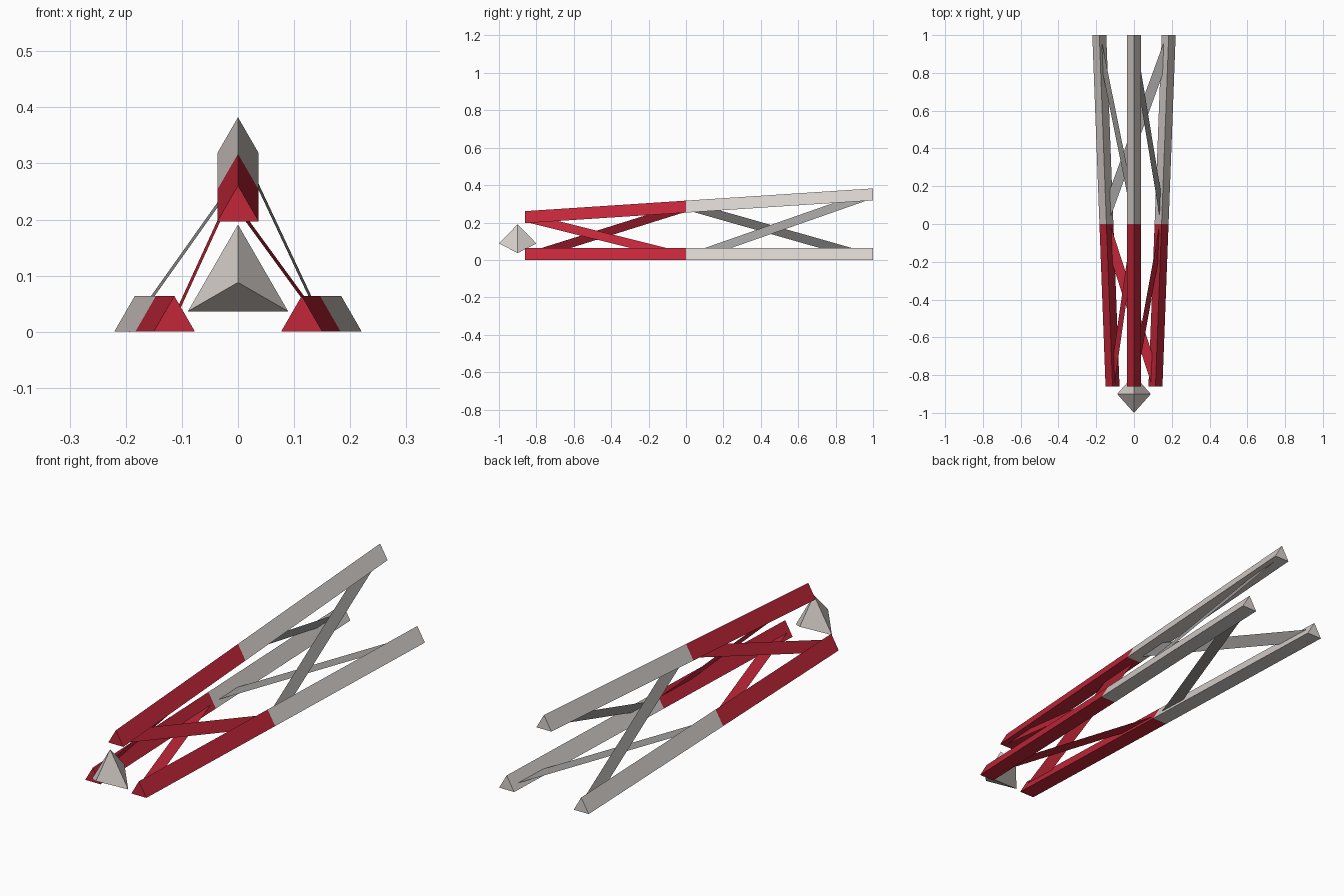
import bpy
from math import sin, cos, radians
from mathutils import Vector

if "Cube" in bpy.data.objects:
    bpy.data.objects.remove(bpy.data.objects["Cube"])


def material(name, color):
    m = bpy.data.materials.new(name)
    m.diffuse_color = (*color, 1)
    m.use_nodes = True
    m.node_tree.nodes["Principled BSDF"].inputs["Base Color"].default_value = m.diffuse_color
    return m


RED = material("red", (0.54, 0.02, 0.04))
LIGHT = material("light_grey", (0.68, 0.63, 0.60))
GREY = material("mid_grey", (0.35, 0.34, 0.33))

ANGLES = {"top": 90, "right": -30, "left": 210}
TUBE = 0.0427            # circumradius of the triangular tubes
FRONT, MID, REAR = -0.86, 0.0, 1.0


def make(name, verts, faces, mat):
    mesh = bpy.data.meshes.new(name)
    mesh.from_pydata([tuple(v) for v in verts], [], faces)
    mesh.materials.append(mat)
    mesh.update()
    ob = bpy.data.objects.new(name, mesh)
    bpy.context.collection.objects.link(ob)
    return ob


def polar(angle, radius):
    a = radians(angle)
    return Vector((cos(a) * radius, 0, sin(a) * radius))


def rail_point(side, y):
    """Centre line of a rail; the truss widens toward the rear, base flat on z = 0."""
    r = 0.1686 + 0.0435 * y
    return Vector((0, y, TUBE / 2 + r / 2)) + polar(ANGLES[side], r)


def rail(name, side, y0, y1, mat):
    ring = [polar(a, TUBE) for a in (90, 210, 330)]
    verts = [rail_point(side, y) + p for y in (y0, y1) for p in ring]
    # counter-clockwise seen from the front
    faces = [(0, 1, 2), (5, 4, 3)]
    faces += [(i, i + 3, (i + 1) % 3 + 3, (i + 1) % 3) for i in range(3)]
    make(name, verts, faces, mat)


def brace(name, start, end, y0, y1, mat, width=0.053):
    """Flat strip lying in the plane of two neighbouring rails."""
    a, b = rail_point(start, y0), rail_point(end, y1)
    along = (b - a).normalized()
    normal = along.cross(rail_point(start, REAR) - rail_point(start, FRONT)).normalized()
    mid = (a + b) / 2 - Vector((0, (y0 + y1) / 2, 0.11))
    if normal.dot(mid) < 0:
        normal = -normal
    w = normal.cross(along) * width / 2
    make(name, [a - w, b - w, b + w, a + w], [(0, 1, 2, 3)], mat)


# rails: red front half, light rear half
for s in ANGLES:
    rail(f"{s}_front_rail", s, FRONT, MID, RED)
    rail(f"{s}_rear_rail", s, MID, REAR, LIGHT)

# one diagonal per bay on each of the three sides
for s, e in (("top", "right"), ("right", "left"), ("left", "top")):
    brace(f"{s}_{e}_front_brace", s, e, FRONT + 0.03, MID - 0.03, RED)
    brace(f"{s}_{e}_rear_brace", s, e, REAR - 0.05, MID + 0.05, GREY)

# nose: three-sided double pyramid
centre = Vector((0, -0.9, 0.088))
nose = [centre + polar(a, 0.103) for a in (90, 210, 330)]
nose += [centre + Vector((0, -0.1, 0)), centre + Vector((0, 0.1, 0))]
faces = [(i, (i + 1) % 3, 3) for i in range(3)] + [((i + 1) % 3, i, 4) for i in range(3)]
make("nose", nose, faces, LIGHT)
